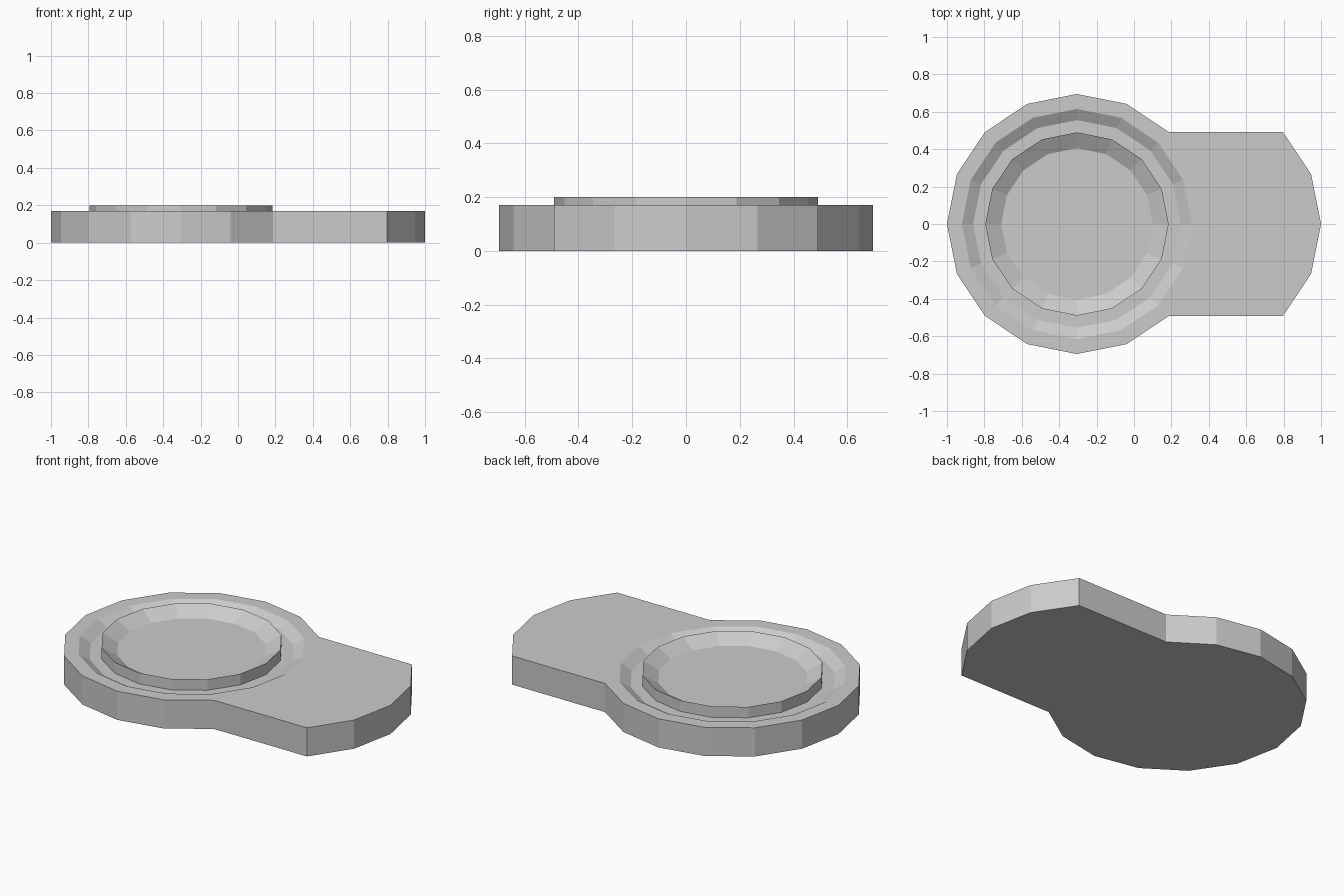
import bpy, bmesh, math

cube = bpy.data.objects.get("Cube")
if cube:
    bpy.data.objects.remove(cube, do_unlink=True)

OFFSET, RADIUS, TOP, SIDES = 0.305, 0.695, 0.17, 16


def arc(bm, cx, radius, z, first, count):
    """Vertices on a 16-sided circle, starting at a given step."""
    angles = [math.tau * (first + i) / SIDES for i in range(count)]
    return [bm.verts.new((cx + radius * math.cos(a), radius * math.sin(a), z)) for a in angles]


def loop_edges(bm, verts):
    return [bm.edges.new((v, verts[(i + 1) % len(verts)])) for i, v in enumerate(verts)]


def bridge(bm, a, b):
    for i in range(len(a)):
        j = (i + 1) % len(a)
        bm.faces.new((a[i], a[j], b[j], b[i]))


def outline(bm, z):
    """Round disc joined to a straight-sided tab with a rounded end."""
    return arc(bm, -OFFSET, RADIUS, z, 2, 13) + arc(bm, OFFSET, RADIUS, z, -2, 5)


bm = bmesh.new()

# Base plate: underside, side wall
bottom, top = outline(bm, 0), outline(bm, TOP)
bm.faces.new(bottom)
bridge(bm, bottom, top)

# Groove, raised rim and shallow dish: (radius, height) from outside in
profile = [(0.615, TOP), (0.555, 0.135), (0.49, 0.135), (0.49, 0.2), (0.405, 0.15)]
rings = [arc(bm, -OFFSET, r, z, 0, SIDES) for r, z in profile]
for outer, inner in zip(rings, rings[1:]):
    bridge(bm, outer, inner)
bm.faces.new(rings[-1])

# Flat top between the outline and the groove
edges = [bm.edges.get((v, loop[(i + 1) % len(loop)]))
         for loop in (top, rings[0]) for i, v in enumerate(loop)]
bmesh.ops.triangle_fill(bm, edges=edges, use_beauty=True)
bmesh.ops.recalc_face_normals(bm, faces=bm.faces)

mesh = bpy.data.meshes.new("dished_plate")
bm.to_mesh(mesh)
bm.free()

# Single grey material
grey = bpy.data.materials.new("light_grey")
grey.use_nodes = True
grey.diffuse_color = (0.6, 0.6, 0.6, 1)
grey.node_tree.nodes["Principled BSDF"].inputs["Base Color"].default_value = (0.6, 0.6, 0.6, 1)
mesh.materials.append(grey)

plate = bpy.data.objects.new("dished_plate", mesh)
bpy.context.collection.objects.link(plate)
